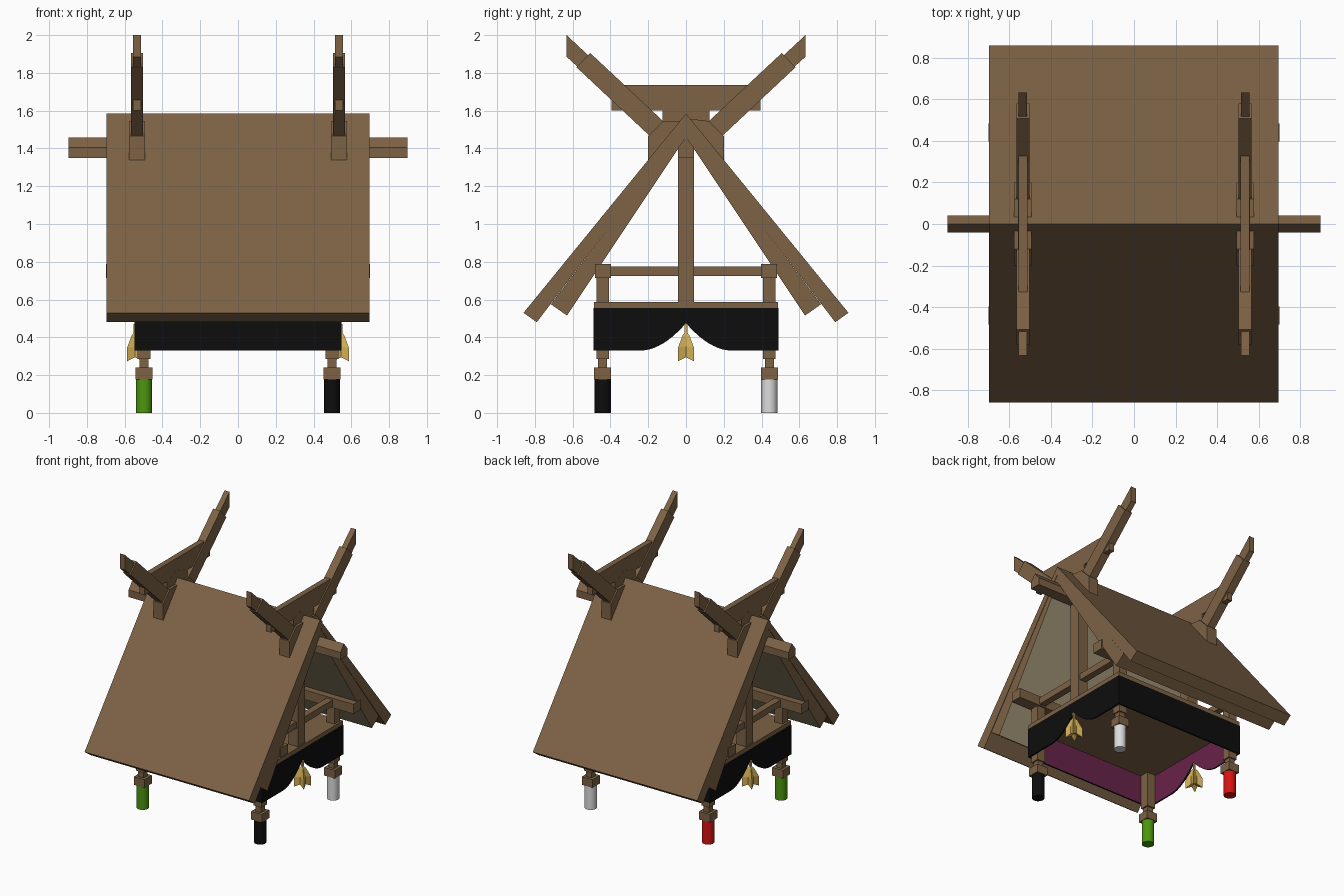
import bpy, bmesh, math
from mathutils import Vector

if "Cube" in bpy.data.objects:
    bpy.data.objects.remove(bpy.data.objects["Cube"])


def material(name, hex_colour):
    def lin(c):
        return c / 12.92 if c <= 0.04045 else ((c + 0.055) / 1.055) ** 2.4
    m = bpy.data.materials.new(name)
    rgb = [lin(int(hex_colour[i:i + 2], 16) / 255) for i in (0, 2, 4)]
    m.diffuse_color = (*rgb, 1)
    m.use_nodes = True
    m.node_tree.nodes["Principled BSDF"].inputs["Base Color"].default_value = m.diffuse_color
    return m


WOOD = material("brown wood", "7d6245")
CREAM = material("cream ceiling", "A89B7A")
BLACK = material("black cloth", "0D0D0D")
PURPLE = material("purple lining", "682348")
GOLD = material("gold", "D2AE56")
GREEN = material("green", "4C960E")
RED = material("red", "D81212")
WHITE = material("white", "DCDCDC")


def finish(name, bm, mats, rule=None):
    """Turn a bmesh into an object; rule picks a material slot per face."""
    bmesh.ops.recalc_face_normals(bm, faces=bm.faces)
    bm.normal_update()
    if rule:
        for f in bm.faces:
            f.material_index = rule(f)
    me = bpy.data.meshes.new(name)
    bm.to_mesh(me)
    bm.free()
    for m in mats:
        me.materials.append(m)
    ob = bpy.data.objects.new(name, me)
    bpy.context.collection.objects.link(ob)
    return ob


def prism(name, profile, x0, x1, mats, rule=None):
    """Extrude a (y, z) profile along x."""
    bm = bmesh.new()
    face = bm.faces.new([bm.verts.new((x0, y, z)) for y, z in profile])
    ext = bmesh.ops.extrude_face_region(bm, geom=[face])
    verts = [v for v in ext["geom"] if isinstance(v, bmesh.types.BMVert)]
    bmesh.ops.translate(bm, verts=verts, vec=(x1 - x0, 0, 0))
    return finish(name, bm, mats, rule)


def box(name, x, y, z, mats, rule=None):
    """Box from (min, max) pairs."""
    return prism(name, [(y[0], z[0]), (y[1], z[0]), (y[1], z[1]), (y[0], z[1])],
                 x[0], x[1], mats, rule)


def around(c, h):
    return (c - h, c + h)


def cylinder(name, x, y, r, z0, z1, mat):
    bm = bmesh.new()
    bmesh.ops.create_cone(bm, cap_ends=True, segments=24, radius1=r, radius2=r, depth=z1 - z0)
    bmesh.ops.translate(bm, verts=bm.verts, vec=(x, y, (z0 + z1) / 2))
    ob = finish(name, bm, [mat])
    for p in ob.data.polygons:
        p.use_smooth = len(p.vertices) == 4
    return ob


# Roof: two tapered chevron layers, the lower one with a cream underside
prism("roof_outer", [(0, 1.585), (0.86, 0.53), (0.79, 0.48), (0, 1.52),
                     (-0.79, 0.48), (-0.86, 0.53)], -0.697, 0.695, [WOOD])
prism("roof_inner", [(0, 1.525), (0.715, 0.575), (0.63, 0.515), (0, 1.46),
                     (-0.63, 0.515), (-0.715, 0.575)], -0.694, 0.692, [WOOD, CREAM],
      lambda f: 1 if f.normal.z < -0.3 and f.normal.y * f.calc_center_median().y < 0 else 0)

# Ridge beam with a peaked top
prism("ridge_beam", [(-0.042, 1.35), (0.042, 1.35), (0.042, 1.405), (0, 1.457),
                     (-0.042, 1.405)], -0.897, 0.897, [WOOD])

# Crossed ridge ornaments
for side, x in (("left", -0.535), ("right", 0.535)):
    prism(side + "_ridge_saddle",
          [(-0.2, 1.338), (-0.2, 1.465), (-0.12, 1.545), (0.12, 1.545),
           (0.2, 1.465), (0.2, 1.338), (0, 1.56)], x - 0.042, x + 0.042, [WOOD])
    prism(side + "_ridge_cap",
          [(-0.125, 1.54), (-0.125, 1.6), (0, 1.64), (0.125, 1.6), (0.125, 1.54)],
          x - 0.022, x + 0.022, [WOOD])
    box(side + "_ridge_tie", around(x, 0.0215), (-0.395, 0.395), (1.6, 1.737), [WOOD])
    for end, s in (("front", -1), ("back", 1)):
        prism(f"{side}_{end}_horn_sleeve",
              [(s * y, z) for y, z in ((0.58, 1.83), (0.507, 1.905), (0.10, 1.525), (0.18, 1.455))],
              x - 0.031, x + 0.031, [WOOD])
        prism(f"{side}_{end}_horn_tip",
              [(s * y, z) for y, z in ((0.632, 2.0), (0.632, 1.885), (0.5, 1.765), (0.45, 1.83))],
              x - 0.021, x + 0.021, [WOOD])

# Ceiling plate and gable frames
box("ceiling_plate", (-0.546, 0.546), (-0.488, 0.488), (0.55, 0.587), [WOOD])
for side, x in (("left", -0.497), ("right", 0.497)):
    box(side + "_king_post", around(x, 0.042), (-0.042, 0.042), (0.58, 1.40), [WOOD])
    box(side + "_cross_beam", around(x, 0.026), (-0.42, 0.42), (0.725, 0.775), [WOOD])
for end, y in (("front", -0.44), ("back", 0.44)):
    box(end + "_eave_beam", (-0.70, 0.70), around(y, 0.043), (0.715, 0.788), [WOOD])

# Corner posts with stepped feet and coloured pillars
pillars = {(-1, -1): GREEN, (1, -1): BLACK, (1, 1): WHITE, (-1, 1): RED}
for (sx, sy), mat in pillars.items():
    x, y = sx * 0.497, sy * 0.441
    tag = ("front" if sy < 0 else "back") + ("_left" if sx < 0 else "_right")
    box(tag + "_post", around(x, 0.034), around(y, 0.034), (0.285, 0.72), [WOOD])
    box(tag + "_neck", around(x, 0.024), around(y, 0.024), (0.235, 0.29), [WOOD])
    box(tag + "_collar", around(x, 0.045), around(y, 0.045), (0.178, 0.24), [WOOD])
    cylinder(tag + "_pillar", x, y, 0.043, 0, 0.179, mat)

# Curtains: black outside, purple lining inside
def lining(f):
    c, n = f.calc_center_median(), f.normal
    return 1 if abs(n.z) < 0.1 and Vector((c.x, c.y)).dot(Vector((n.x, n.y))) < -0.3 else 0


for end, s in (("front", -1), ("back", 1)):
    box(end + "_curtain", (-0.548, 0.548), sorted((s * 0.478, s * 0.49)), (0.33, 0.555),
        [BLACK, PURPLE], lining)

half = [(0.24 * i / 10, 0.33 + 0.145 * (1 - i / 10) ** 1.9) for i in range(11)]
scallop = ([(-0.478, 0.555), (-0.478, 0.33)] + [(-y, z) for y, z in reversed(half)]
           + half[1:] + [(0.478, 0.33), (0.478, 0.555)])
for side, s in (("left", -1), ("right", 1)):
    prism(side + "_scalloped_curtain", scallop, s * 0.536, s * 0.548, [BLACK, PURPLE], lining)


# Gold tassels: star-shaped rings of eight points, notched at the hem
def tassel(name, cx):
    bm = bmesh.new()
    # (corner half-width, mid half-width, corner z, mid z)
    rows = [(0.007, 0.007, 0.47, 0.47), (0.007, 0.007, 0.425, 0.425),
            (0.018, 0.014, 0.41, 0.41), (0.042, 0.028, 0.345, 0.352),
            (0.042, 0.028, 0.273, 0.295)]
    rings = []
    for c, m, zc, zm in rows:
        ring = []
        for k in range(8):
            a = math.radians(45 * k)
            r, z = (m, zm) if k % 2 == 0 else (c * math.sqrt(2), zc)
            ring.append(bm.verts.new((cx + r * math.cos(a), r * math.sin(a), z)))
        rings.append(ring)
    for a, b in zip(rings, rings[1:]):
        for k in range(8):
            j = (k + 1) % 8
            bm.faces.new((a[k], a[j], b[j], b[k]))
    bm.faces.new(rings[0])
    hub = bm.verts.new((cx, 0, 0.305))
    for k in range(8):
        bm.faces.new((rings[-1][k], rings[-1][(k + 1) % 8], hub))
    finish(name, bm, [GOLD])


tassel("left_tassel", -0.545)
tassel("right_tassel", 0.545)
